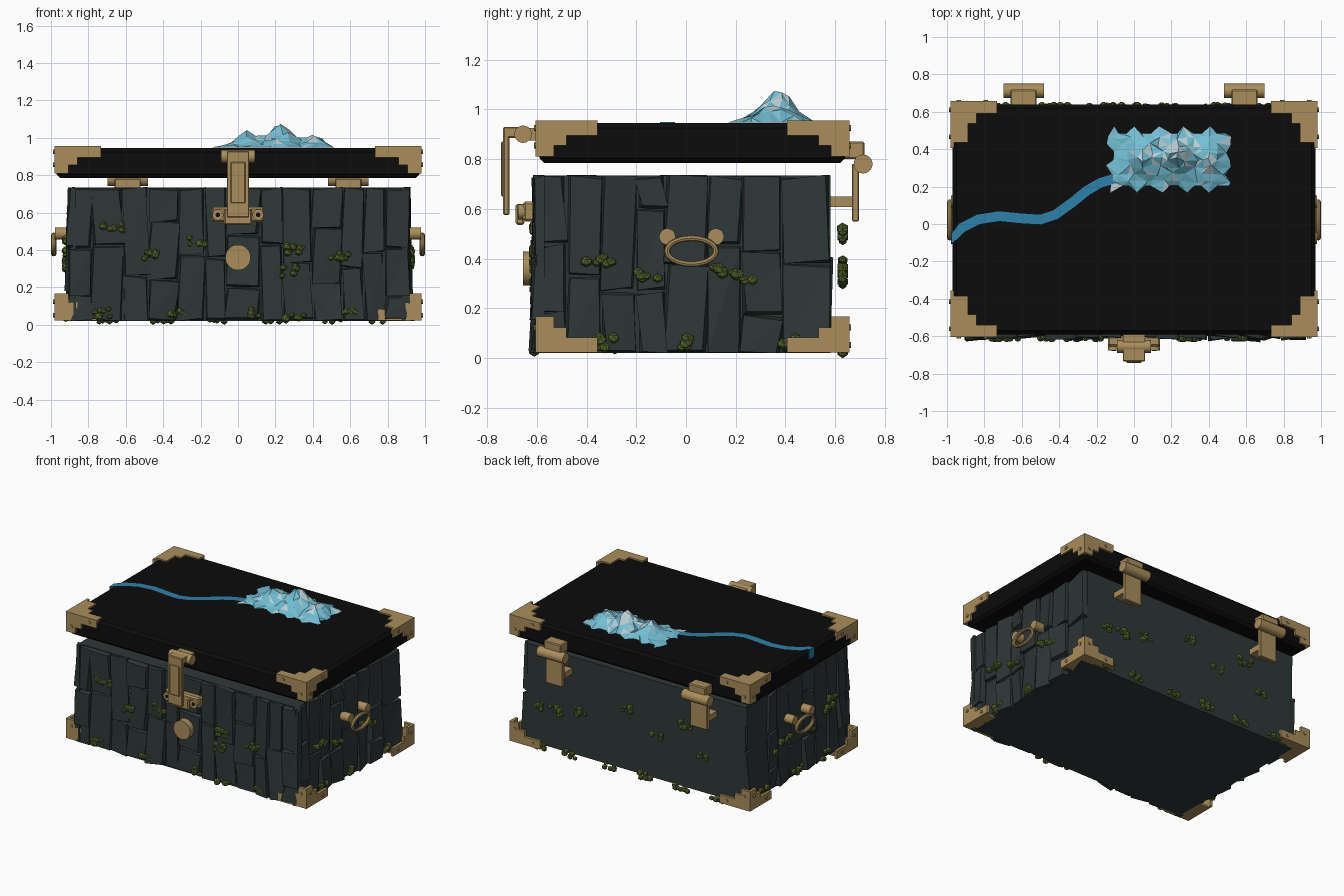
import bpy, bmesh, math, random
from mathutils import Matrix, Vector

if "Cube" in bpy.data.objects:
    bpy.data.objects.remove(bpy.data.objects["Cube"])
random.seed(7)
R = random.uniform


def material(name, rgb):
    m = bpy.data.materials.new(name)
    m.diffuse_color = (*rgb, 1)
    m.use_nodes = True
    m.node_tree.nodes["Principled BSDF"].inputs["Base Color"].default_value = m.diffuse_color
    return m


BLACK = material("black lid", (0.0035, 0.0035, 0.0035))
STONE = material("dark slate", (0.028, 0.038, 0.038))
GOLD = material("brass", (0.40, 0.27, 0.105))
MOSS = material("moss green", (0.10, 0.135, 0.025))
ICE = material("ice blue", (0.17, 0.52, 0.66))
SNOW = material("pale snow", (0.50, 0.63, 0.67))
WATER = material("river blue", (0.025, 0.22, 0.40))


def finish(name, bm, *mats, smooth=False):
    bmesh.ops.recalc_face_normals(bm, faces=bm.faces)
    me = bpy.data.meshes.new(name)
    bm.to_mesh(me)
    bm.free()
    for m in mats:
        me.materials.append(m)
    ob = bpy.data.objects.new(name, me)
    bpy.context.collection.objects.link(ob)
    if smooth:
        bpy.ops.object.select_all(action='DESELECT')
        ob.select_set(True)
        bpy.context.view_layer.objects.active = ob
        bpy.ops.object.shade_smooth_by_angle()
    return ob


def box(bm, x0, x1, y0, y1, z0, z1, bevel=0):
    c = Vector((x0 + x1, y0 + y1, z0 + z1)) / 2
    mat = Matrix.Translation(c) @ Matrix.Diagonal((x1 - x0, y1 - y0, z1 - z0, 1))
    vs = bmesh.ops.create_cube(bm, size=1, matrix=mat)["verts"]
    if bevel:
        edges = list({e for v in vs for e in v.link_edges})
        bmesh.ops.bevel(bm, geom=edges, offset=bevel, segments=1, affect='EDGES')


def rod(bm, center, axis, r, length, n=20):
    rot = {'x': Matrix.Rotation(math.pi / 2, 4, 'Y'), 'y': Matrix.Rotation(math.pi / 2, 4, 'X'),
           'z': Matrix.Identity(4)}[axis]
    bmesh.ops.create_cone(bm, cap_ends=True, segments=n, radius1=r, radius2=r, depth=length,
                          matrix=Matrix.Translation(center) @ rot)


def prism(bm, pts, place, t):
    """Extrude a 2D outline; place(u, w, depth) gives the 3D position."""
    a = [bm.verts.new(place(u, w, 0)) for u, w in pts]
    b = [bm.verts.new(place(u, w, t)) for u, w in pts]
    bm.faces.new(a)
    bm.faces.new(b[::-1])
    for i in range(len(pts)):
        j = (i + 1) % len(pts)
        bm.faces.new((a[i], a[j], b[j], b[i]))


# lid slab
bm = bmesh.new()
box(bm, -0.97, 0.97, -0.59, 0.64, 0.785, 0.945, 0.02)
finish("lid", bm, BLACK)

# plain core of the chest body
bm = bmesh.new()
box(bm, -0.89, 0.89, -0.585, 0.58, 0.02, 0.735)
finish("body", bm, STONE)


# rough stone slabs on the front and both ends
def slab(bm, a0, a1, z0, z1, place):
    d, tilt = R(0.008, 0.03), R(-0.012, 0.012)
    lean = R(-0.014, 0.014)
    inner = [(a0, z0), (a1, z0), (a1, z1), (a0, z1)]
    vin = [bm.verts.new(place(a, z, -0.02)) for a, z in inner]
    vout = []
    for i, (a, z) in enumerate(inner):
        side = 1 if i in (0, 3) else -1
        up = 1 if i < 2 else -1
        aa = a + side * R(0.0, 0.014) + up * lean
        zz = min(max(z + up * R(-0.004, 0.02), 0.02), 0.737)
        depth = max(0.003, d + side * tilt + up * R(-0.004, 0.012))
        vout.append(bm.verts.new(place(aa, zz, depth)))
    bm.faces.new(vout[:3])
    bm.faces.new((vout[0], vout[2], vout[3]))
    for i in range(4):
        j = (i + 1) % 4
        bm.faces.new((vin[i], vin[j], vout[j], vout[i]))
    bm.faces.new(vin[::-1])


def slab_wall(name, a0, a1, place):
    bm = bmesh.new()
    a, k = a0, 0
    while a < a1 - 0.01:
        b = a + R(0.10, 0.18)
        if a1 - b < 0.09:
            b = a1
        split = R(0.33, 0.46) if k % 2 else R(0.24, 0.38)
        cuts = [0.02, split, 0.735] if k % 3 else [0.02, split * 0.6, split + 0.15, 0.735]
        for z0, z1 in zip(cuts, cuts[1:]):
            slab(bm, a, b, z0, z1, place)
        a, k = b, k + 1
    finish(name, bm, STONE)


slab_wall("front_slabs", -0.91, 0.92, lambda a, z, d: (a, -0.588 - d, z))
slab_wall("right_slabs", -0.61, 0.58, lambda a, z, d: (0.895 + d, a, z))
slab_wall("left_slabs", -0.61, 0.58, lambda a, z, d: (-0.885 - d, a, z))

# stepped corner brackets with rivets
SIDE = [(0, 0), (0.25, 0), (0.25, 0.06), (0.125, 0.06), (0.125, 0.1), (0.075, 0.1), (0.075, 0.145), (0, 0.145)]
FLAT = [(0, 0), (0.25, 0), (0.25, 0.065), (0.14, 0.065), (0.14, 0.12), (0.095, 0.12), (0.095, 0.22), (0, 0.22)]
for level, cz, sz in (("lid", 0.955, 1), ("base", 0.022, -1)):
    for sx, xn in ((-1, "left"), (1, "right")):
        for sy, cy, yn in ((-1, -0.605, "front"), (1, 0.657, "back")):
            cx = sx * 0.982
            bm = bmesh.new()
            prism(bm, SIDE, lambda u, w, d: (cx - sx * u, cy - sy * d, cz - sz * w), 0.02)
            prism(bm, SIDE, lambda u, w, d: (cx - sx * d, cy - sy * u, cz - sz * w), 0.02)
            prism(bm, FLAT, lambda u, w, d: (cx - sx * u, cy - sy * w, cz - sz * d), 0.015)
            for u, w in ((0.19, 0.03), (0.045, 0.1)):
                rod(bm, (cx - sx * u, cy, cz - sz * w), 'y', 0.012, 0.012, 8)
                rod(bm, (cx, cy - sy * u, cz - sz * w), 'x', 0.012, 0.012, 8)
            finish(f"{level}_bracket_{yn}_{xn}", bm, GOLD)

# back hinges
for s, n in ((-1, "left"), (1, "right")):
    bm = bmesh.new()
    x = s * 0.59
    rod(bm, (x, 0.712, 0.78), 'x', 0.038, 0.215)
    box(bm, x - 0.07, x + 0.07, 0.63, 0.718, 0.80, 0.87, 0.006)
    box(bm, x - 0.07, x + 0.07, 0.667, 0.695, 0.55, 0.78, 0.004)
    box(bm, x - 0.07, x + 0.07, 0.575, 0.67, 0.607, 0.65)
    finish(f"hinge_{n}", bm, GOLD, smooth=True)

# front latch: pivot, strap and catch
bm = bmesh.new()
rod(bm, (0, -0.655, 0.9), 'x', 0.035, 0.18)
box(bm, -0.06, 0.06, -0.66, -0.585, 0.875, 0.925)
box(bm, -0.06, 0.06, -0.735, -0.65, 0.885, 0.93, 0.005)
box(bm, -0.06, 0.06, -0.735, -0.71, 0.575, 0.925, 0.005)
box(bm, -0.04, 0.04, -0.743, -0.73, 0.65, 0.87, 0.004)
finish("latch_strap", bm, GOLD, smooth=True)
bm = bmesh.new()
box(bm, -0.14, 0.14, -0.655, -0.60, 0.55, 0.63, 0.01)
box(bm, -0.075, 0.075, -0.685, -0.65, 0.535, 0.62, 0.008)
for s in (-1, 1):
    rod(bm, (s * 0.108, -0.66, 0.588), 'y', 0.03, 0.03)
finish("latch_catch", bm, GOLD, smooth=True)
bm = bmesh.new()
for s in (-1, 1):
    rod(bm, (s * 0.108, -0.675, 0.588), 'y', 0.012, 0.006, 12)
finish("catch_holes", bm, BLACK)

# round lock plate
bm = bmesh.new()
rod(bm, (0, -0.63, 0.36), 'y', 0.068, 0.05, 32)
finish("lock_plate", bm, GOLD, smooth=True)

# oval ring handles with two knobs
for s, n in ((-1, "left"), (1, "right")):
    bm = bmesh.new()
    N, M = 32, 8
    rings = []
    for i in range(N):
        a = 2 * math.pi * i / N
        ring = []
        for j in range(M):
            b = 2 * math.pi * j / M
            k = 0.012 * math.cos(b)
            ring.append(bm.verts.new((s * (0.985 + 0.014 * math.sin(b)), 0.022 + (0.098 + k) * math.cos(a),
                                      0.43 + (0.052 + k) * math.sin(a))))
        rings.append(ring)
    for i in range(N):
        p, q = rings[i], rings[(i + 1) % N]
        for j in range(M):
            bm.faces.new((p[j], q[j], q[(j + 1) % M], p[(j + 1) % M]))
    for y in (-0.075, 0.12):
        rod(bm, (s * 0.935, y, 0.488), 'x', 0.033, 0.085)
    finish(f"handle_{n}", bm, GOLD, smooth=True)


# moss clumps
def moss(name, spots, place):
    bm = bmesh.new()
    for a, z in spots:
        for _ in range(6):
            r = R(0.015, 0.026)
            p = place(a + R(-0.055, 0.055), max(r, z + R(-0.025, 0.025)))
            mat = Matrix.Translation(p) @ Matrix.Diagonal((r, r, r * R(0.8, 1.05), 1))
            bmesh.ops.create_icosphere(bm, subdivisions=1, radius=1, matrix=mat)
    finish(name, bm, MOSS)


ends = [(-0.35, 0.385), (-0.15, 0.32), (0.15, 0.35), (0.25, 0.32), (-0.31, 0.06), (0.01, 0.06), (0.42, 0.06)]
moss("moss_front", [(-0.67, 0.525), (-0.47, 0.375), (-0.23, 0.445), (0.29, 0.285), (0.31, 0.4), (0.55, 0.37),
                    (-0.72, 0.06), (-0.33, 0.06), (0.11, 0.065), (0.3, 0.04), (0.59, 0.06)],
     lambda a, z: (a, -0.61, z))
moss("moss_right", ends, lambda a, z: (0.925, a, z))
moss("moss_left", ends + [(-0.4, 0.46)], lambda a, z: (-0.92, a, z))
moss("moss_back", [(0.78, 0.33), (0.62, 0.33), (0.41, 0.37), (0.05, 0.49), (-0.2, 0.36), (-0.45, 0.5), (-0.57, 0.32),
                   (0.75, 0.035), (0.5, 0.035), (0.2, 0.035), (-0.1, 0.035), (-0.4, 0.035), (-0.7, 0.035)],
     lambda a, z: (a, 0.63, z))

# jagged ice mountains on the lid
PEAKS = [(0.23, 0.37, 0.125, 0.09), (0.05, 0.36, 0.085, 0.07), (0.40, 0.36, 0.07, 0.08)]
NX, NY = 14, 8
bm = bmesh.new()
grid = []
for j in range(NY + 1):
    row = []
    for i in range(NX + 1):
        edge_y = j in (0, NY)
        edge_x = i in (0, NX)
        x = -0.12 + 0.62 * i / NX + (R(-0.02, 0.02) if not edge_x else (-1 if i == 0 else 1) * R(-0.02, 0.03))
        y = 0.19 + 0.31 * j / NY + (R(-0.012, 0.012) if not edge_y else (-1 if j == 0 else 1) *
                                    (0.022 if i % 3 == 0 else -0.015))
        h = max(p * math.exp(-((x - px) / w) ** 2 - ((y - py) / 0.085) ** 2) for px, py, p, w in PEAKS)
        z = 0.947 + (0 if edge_x or edge_y else h * R(0.85, 1.08) + R(0, 0.014))
        row.append(bm.verts.new((x, y, z)))
    grid.append(row)
for j in range(NY):
    for i in range(NX):
        a, b, c, d = grid[j][i], grid[j][i + 1], grid[j + 1][i + 1], grid[j + 1][i]
        tris = ((a, b, c), (a, c, d)) if (i + j) % 2 else ((a, b, d), (b, c, d))
        for t in tris:
            f = bm.faces.new(t)
            high = sum(v.co.z for v in t) / 3 > 0.985
            f.material_index = 1 if R(0, 1) < (0.3 if high else 0.06) else 0
finish("mountains", bm, ICE, SNOW)

# river ribbon winding over the lid and spilling over its left edge
path = [(-0.972, -0.075), (-0.92, -0.02), (-0.83, 0.025), (-0.72, 0.042), (-0.6, 0.03), (-0.5, 0.024), (-0.42, 0.05),
        (-0.33, 0.115), (-0.25, 0.18), (-0.18, 0.22), (-0.08, 0.25)]
bm = bmesh.new()
left, right = [], []
for i, p in enumerate(path):
    t = Vector(path[min(i + 1, len(path) - 1)]) - Vector(path[max(i - 1, 0)])
    n = Vector((-t.y, t.x)).normalized() * 0.026
    if i == 0:
        n = Vector((0, 0.03))
    left.append(bm.verts.new((p[0] + n.x, p[1] + n.y, 0.949)))
    right.append(bm.verts.new((p[0] - n.x, p[1] - n.y, 0.949)))
for i in range(len(path) - 1):
    bm.faces.new((left[i], right[i], right[i + 1], left[i + 1]))
box(bm, -0.977, -0.968, -0.105, -0.045, 0.875, 0.949)
finish("river", bm, WATER)
